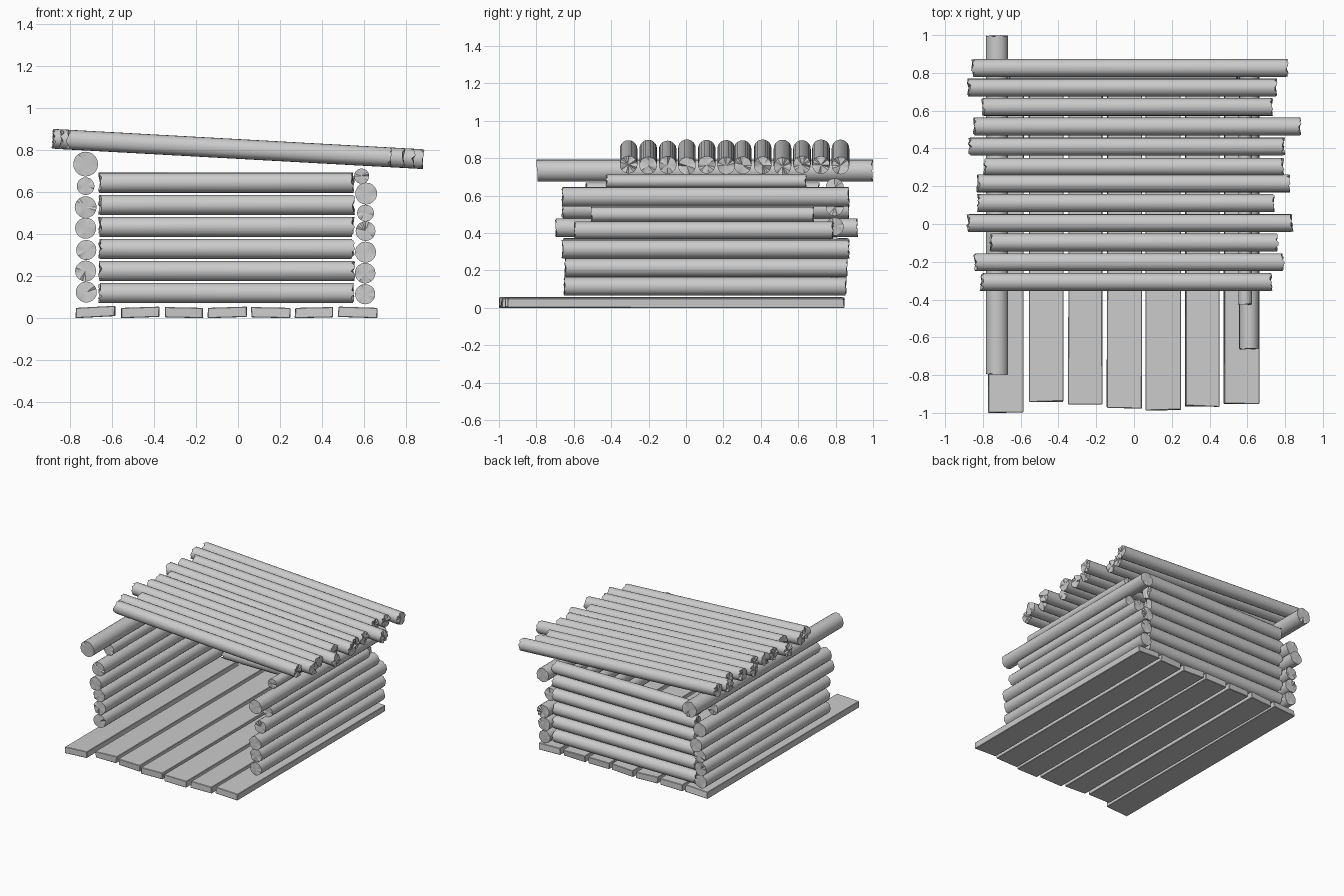
import bpy, bmesh, math, random
from mathutils import Vector

if "Cube" in bpy.data.objects:
    bpy.data.objects.remove(bpy.data.objects["Cube"])

random.seed(4)
SIDES = 20

grey = bpy.data.materials.new("plain grey wood")
grey.diffuse_color = (0.6, 0.6, 0.6, 1)
grey.use_nodes = True
grey.node_tree.nodes["Principled BSDF"].inputs["Base Color"].default_value = grey.diffuse_color


def finish(bm, name, smooth):
    bmesh.ops.recalc_face_normals(bm, faces=bm.faces[:])
    me = bpy.data.meshes.new(name)
    bm.to_mesh(me)
    bm.free()
    ob = bpy.data.objects.new(name, me)
    bpy.context.collection.objects.link(ob)
    me.materials.append(grey)
    if smooth:
        bpy.context.view_layer.objects.active = ob
        ob.select_set(True)
        bpy.ops.object.shade_smooth_by_angle(angle=math.radians(40))
        ob.select_set(False)
    return ob


def log(name, a, b, r, rough=0.02):
    """Round log from a to b with roughly chopped ends."""
    a, b = Vector(a), Vector(b)
    d = (b - a).normalized()
    u = d.cross(Vector((0, 0, 1))).normalized()
    v = u.cross(d)
    bm = bmesh.new()
    rings = []
    for end, inward in ((a, d), (b, -d)):
        ring = []
        for i in range(SIDES):
            t = 2 * math.pi * i / SIDES
            off = inward * random.uniform(0, rough)
            ring.append(bm.verts.new(end + off + (u * math.cos(t) + v * math.sin(t)) * r))
        mid = bm.verts.new(end + inward * rough * 0.5)
        for i in range(SIDES):
            bm.faces.new((ring[i], ring[(i + 1) % SIDES], mid))
        rings.append(ring)
    for i in range(SIDES):
        j = (i + 1) % SIDES
        bm.faces.new((rings[0][i], rings[0][j], rings[1][j], rings[1][i]))
    return finish(bm, name, True)


# floor planks: x start, x end, front y, roll
planks = [(-.774, -.582, -1.0, .01), (-.56, -.37, -.945, .006), (-.352, -.164, -.96, -.004),
          (-.145, .045, -.98, .006), (.06, .25, -.99, -.004), (.269, .455, -.97, .004),
          (.474, .664, -.955, -.006)]
for n, (x0, x1, yf, roll) in enumerate(planks):
    bm = bmesh.new()
    bmesh.ops.create_cube(bm, size=1)
    for vert in bm.verts:
        s = vert.co.x * 2
        x = (x0 + x1) / 2 + s * ((x1 - x0) / 2 - random.uniform(0, .006))
        y = yf + random.uniform(0, .012) if vert.co.y < 0 else .85 - random.uniform(0, .015)
        z = 0.055 + s * roll / 2 if vert.co.z > 0 else max(0, .006 + s * roll / 2)
        vert.co = (x, y, z)
    bmesh.ops.bevel(bm, geom=bm.edges[:], offset=.003, segments=1, affect='EDGES')
    if n == 0:
        lo = min(vert.co.y for vert in bm.verts)
        for vert in bm.verts:
            if vert.co.y < 0:
                vert.co.y += -1.0 - lo
    lowest = min(vert.co.z for vert in bm.verts)
    for vert in bm.verts:
        vert.co.z -= lowest
    finish(bm, f"floor_plank_{n + 1}", False)

# side wall logs: x, z, radius, y front, y back
left = [(-.722, .124, .05, -.655, .86), (-.725, .224, .05, -.65, .865), (-.722, .324, .048, -.66, .87),
        (-.725, .428, .05, -.70, .92), (-.725, .528, .052, -.665, .875), (-.725, .628, .042, -.54, .715),
        (-.725, .733, .059, -.80, 1.0)]
right = [(.605, .114, .048, -.655, .86), (.605, .214, .049, -.65, .865), (.607, .314, .05, -.665, .875),
         (.607, .414, .047, -.60, .79), (.607, .50, .04, -.51, .685), (.61, .593, .052, -.665, .875),
         (.588, .676, .036, -.43, .645)]
for side, rows in (("left", left), ("right", right)):
    for n, (x, z, r, y0, y1) in enumerate(rows):
        log(f"{side}_wall_log_{n + 1}", (x, y0, z), (x, y1, z), r, .01)

# back wall logs
for n in range(6):
    z = .119 + n * .105
    log(f"back_wall_log_{n + 1}", (-.667, .795, z), (.557, .795, z), .048)

# sloping roof logs: y, x left, x right
roof = [(-.307, -.817, .733), (-.202, -.85, .797), (-.098, -.765, .765), (.005, -.886, .844),
        (.111, -.833, .749), (.215, -.838, .828), (.303, -.80, .797), (.41, -.88, .80),
        (.516, -.855, .886), (.62, -.81, .738), (.722, -.886, .76), (.826, -.865, .818)]
for n, (y, x0, x1) in enumerate(roof):
    log(f"roof_log_{n + 1}", (x0, y, .805 - .055 * x0), (x1, y, .805 - .055 * x1), .047)
